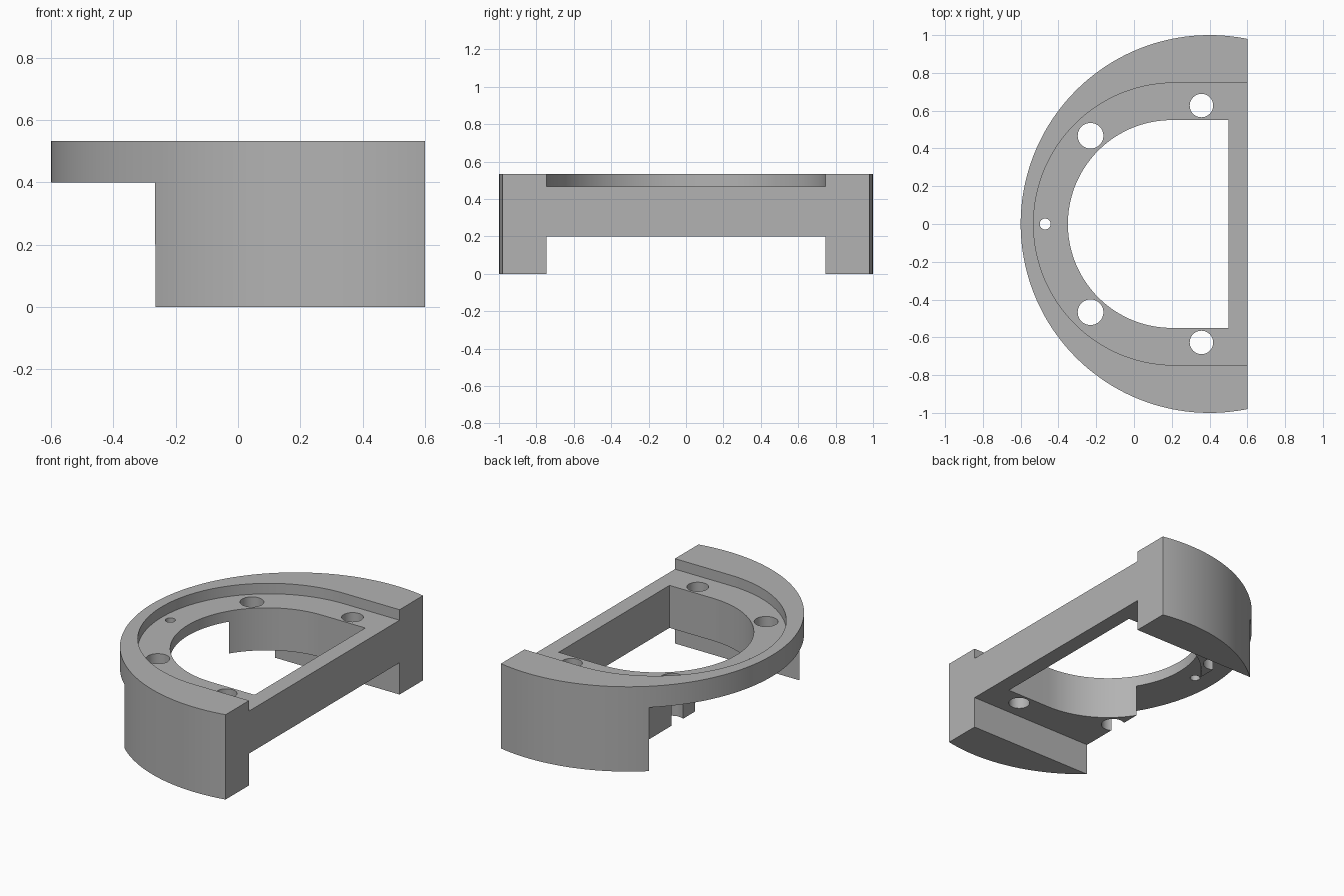
import bpy
import bmesh
from math import cos, sin, pi, acos, radians

cube = bpy.data.objects.get("Cube")
if cube:
    bpy.data.objects.remove(cube, do_unlink=True)

TOP, FLOOR, RIM_BASE, ARCH = 0.533, 0.467, 0.4, 0.2
FLAT_X, STEP_X, RECESS = 0.6, -0.266, 0.747

grey = bpy.data.materials.new("plain grey")
grey.use_nodes = True
colour = (0.45, 0.45, 0.45, 1)
grey.diffuse_color = colour
grey.node_tree.nodes["Principled BSDF"].inputs["Base Color"].default_value = colour


def arc(cx, cy, r, start, end, steps):
    return [(cx + r * cos(start + (end - start) * i / steps),
             cy + r * sin(start + (end - start) * i / steps)) for i in range(steps + 1)]


def d_shape(cx, r, flat_x):
    """Half circle towards -x, carried straight on to a flat edge."""
    return arc(cx, 0, r, pi / 2, 3 * pi / 2, 72) + [(flat_x, -r), (flat_x, r)]


def circle(x, y, r):
    return arc(x, y, r, 0, 2 * pi, 40)[:-1]


def rectangle(x0, x1, y0, y1):
    return [(x0, y0), (x1, y0), (x1, y1), (x0, y1)]


def prism(name, outline, z0, z1):
    bm = bmesh.new()
    face = bm.faces.new([bm.verts.new((x, y, z0)) for x, y in outline])
    top = bmesh.ops.extrude_face_region(bm, geom=[face])
    verts = [g for g in top["geom"] if isinstance(g, bmesh.types.BMVert)]
    bmesh.ops.translate(bm, verts=verts, vec=(0, 0, z1 - z0))
    bmesh.ops.recalc_face_normals(bm, faces=bm.faces)
    mesh = bpy.data.meshes.new(name)
    bm.to_mesh(mesh)
    bm.free()
    mesh.materials.append(grey)
    obj = bpy.data.objects.new(name, mesh)
    bpy.context.collection.objects.link(obj)
    return obj


# Solid body: a circle trimmed by the flat side
trim = acos(FLAT_X - 0.4)
body = prism("mounting_bracket", arc(0.4, 0, 1, trim, 2 * pi - trim, 128), 0, TOP)

# Recessed seat, central opening, underside step and arch between the legs
cutters = [
    prism("seat_cutter", d_shape(0.215, RECESS, 0.8), FLOOR, 1),
    prism("opening_cutter", d_shape(0.2, 0.55, 0.5), -0.3, 0.9),
    prism("step_cutter", rectangle(-1, STEP_X, -1.2, 1.2), -0.2, RIM_BASE),
    prism("arch_cutter", rectangle(-0.9, 0.9, -RECESS, RECESS), -0.1, ARCH),
]

# Screw holes and pin hole
cutters.append(prism("pin_hole_cutter", circle(-0.47, 0, 0.029), -0.4, 0.8))
for side in (-1, 1):
    cutters.append(prism("rear_hole_cutter", circle(-0.23, side * 0.467, 0.068), -0.4, 0.8))
    cutters.append(prism("flat_side_hole_cutter", circle(0.357, side * 0.627, 0.062), -0.4, 0.8))

bpy.ops.object.select_all(action="DESELECT")
bpy.context.view_layer.objects.active = body
body.select_set(True)
for cutter in cutters:
    cut = body.modifiers.new(cutter.name, "BOOLEAN")
    cut.operation = "DIFFERENCE"
    cut.solver = "EXACT"
    cut.object = cutter
    bpy.ops.object.modifier_apply(modifier=cut.name)
    bpy.data.objects.remove(cutter, do_unlink=True)

bpy.ops.object.shade_smooth_by_angle(angle=radians(25))
